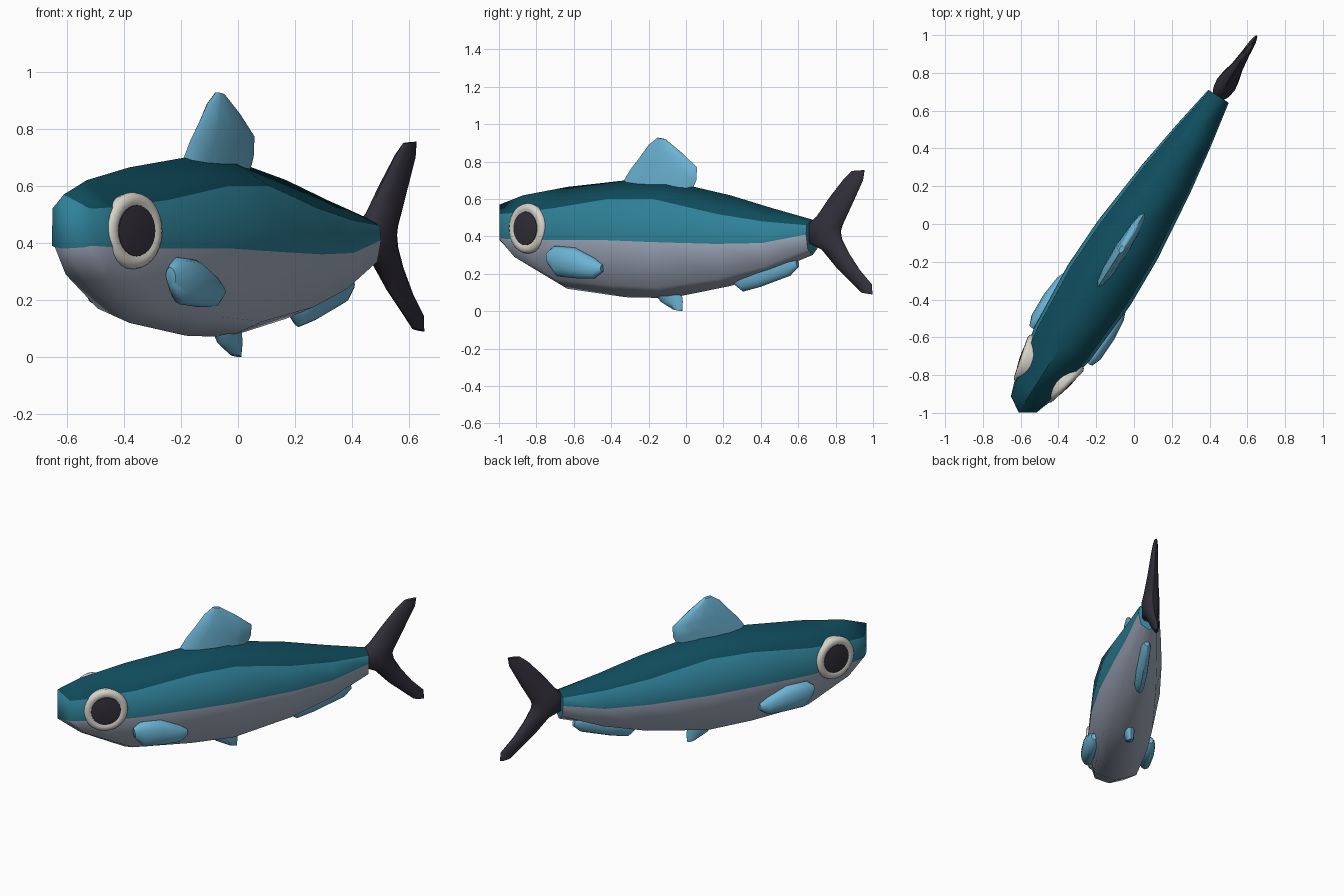
import bpy, bmesh, math
from mathutils import Matrix, Vector

if "Cube" in bpy.data.objects:
    bpy.data.objects.remove(bpy.data.objects["Cube"])

# fish lies diagonally
TURN = Matrix.Translation((.02, 0, 0)) @ Matrix.Rotation(math.radians(-32.3), 4, 'Z')


def mat(name, hexcol):
    m = bpy.data.materials.new(name)
    lin = []
    for i in (0, 2, 4):
        c = int(hexcol[i:i + 2], 16) / 255
        lin.append(c / 12.92 if c <= 0.04045 else ((c + 0.055) / 1.055) ** 2.4)
    m.diffuse_color = (*lin, 1)
    m.use_nodes = True
    m.node_tree.nodes["Principled BSDF"].inputs["Base Color"].default_value = m.diffuse_color
    return m


BACK = mat("dark teal", "0f4c5c")
SIDE = mat("mid teal", "2f8299")
BELLY = mat("silver grey", "a4aec0")
FIN = mat("light blue", "6cb4d4")
TAIL = mat("charcoal", "33303a")
EYE = mat("off white", "d8d4ca")


def finish(bm, name, mats, angle=35):
    bmesh.ops.recalc_face_normals(bm, faces=bm.faces)
    me = bpy.data.meshes.new(name)
    bm.to_mesh(me)
    bm.free()
    for m in mats:
        me.materials.append(m)
    ob = bpy.data.objects.new(name, me)
    bpy.context.collection.objects.link(ob)
    ob.matrix_world = TURN
    bpy.ops.object.select_all(action='DESELECT')
    ob.select_set(True)
    bpy.context.view_layer.objects.active = ob
    bpy.ops.object.shade_smooth_by_angle(angle=math.radians(angle))
    return ob


def bridge(bm, a, b):
    n = len(a)
    return [bm.faces.new((a[i], a[(i + 1) % n], b[(i + 1) % n], b[i])) for i in range(n)]


# Body: station along length, half width, then heights top / shoulder / middle / low / bottom
stations = [
    (-1.13, .080, .57, .52, .39, .385, .38),
    (-1.03, .115, .62, .525, .385, .29, .262),
    (-.75, .172, .665, .55, .38, .17, .12),
    (-.38, .197, .70, .60, .38, .14, .075),
    (-.10, .188, .695, .60, .37, .125, .07),
    (.28, .148, .62, .52, .36, .175, .135),
    (.55, .108, .55, .48, .365, .24, .215),
    (.80, .064, .49, .46, .41, .335, .30)]
bm = bmesh.new()
rings = []
for k, (s, hw, *z) in enumerate(stations):
    widths = (0, .98 if k == 0 else .91, 1, .76, 0)
    half = [(f * hw, h) for f, h in zip(widths, z)]
    pts = half + [(-x, h) for x, h in half[3:0:-1]]
    snout = .05 if k == 0 else 0                      # wedge shaped snout
    rings.append([bm.verts.new((x, s - snout * (1 - abs(x) / hw), h)) for x, h in pts])
strip_colour = (0, 1, 2, 2, 2, 2, 1, 0)
for a, b in zip(rings, rings[1:]):
    for f, c in zip(bridge(bm, a, b), strip_colour):
        f.material_index = c
n = rings[0]
for idx in ((0, 1, 2, 3, 4), (0, 4, 5, 6, 7)):        # snout faces
    bm.faces.new([n[i] for i in idx]).material_index = 1
bm.faces.new(rings[-1]).material_index = 1
finish(bm, "body", (BACK, SIDE, BELLY), 66)


# Fins: lens shaped sections between two edge points (s, z, s, z) with half thickness
def fin(name, sections, material, x=0.0, lean=0.0, sides=12):
    bm = bmesh.new()
    rings = []
    for s0, z0, s1, z1, t in sections:
        ring = []
        for i in range(sides):
            a = 2 * math.pi * i / sides
            c = math.cos(a)
            ring.append(bm.verts.new((x + lean * (s0 - sections[0][0]) + t * math.sin(a),
                                      (s0 + s1) / 2 + c * (s1 - s0) / 2,
                                      (z0 + z1) / 2 + c * (z1 - z0) / 2)))
        rings.append(ring)
    for a, b in zip(rings, rings[1:]):
        bridge(bm, a, b)
    bm.faces.new(rings[0])
    bm.faces.new(rings[-1])
    return finish(bm, name, (material,), 50)


fin("dorsal_fin", [(-.42, .66, .03, .63, .036), (-.35, .76, .065, .70, .036),
                   (-.295, .82, .07, .77, .032), (-.236, .89, -.03, .85, .025),
                   (-.18, .928, -.13, .92, .012)], FIN)
fin("anal_fin", [(.31, .14, .31, .20, .015), (.36, .105, .36, .22, .03),
                 (.47, .13, .47, .26, .035), (.66, .19, .66, .32, .03),
                 (.71, .235, .70, .28, .015)], FIN)
fin("pelvic_fin", [(-.20, .10, -.03, .12, .032), (-.16, .05, -.02, .05, .028),
                   (-.08, .01, -.025, .0, .016)], FIN)
fin("tail_fin", [(1.05, .75, 1.13, .755, .012), (1.0, .71, 1.12, .70, .020),
                 (.90, .60, 1.04, .55, .034), (.83, .51, .985, .455, .048),
                 (.775, .465, .975, .425, .056), (.775, .365, .985, .385, .054),
                 (.86, .33, 1.03, .31, .038), (.95, .235, 1.10, .22, .027),
                 (1.05, .15, 1.175, .145, .018), (1.11, .10, 1.18, .09, .012)], TAIL)
for label, side in (("right", 1), ("left", -1)):
    fin(label + "_pectoral_fin",
        [(-.765, .315, -.755, .25, .020), (-.72, .35, -.70, .185, .040),
         (-.59, .34, -.57, .175, .046), (-.47, .285, -.47, .175, .036),
         (-.42, .25, -.42, .21, .018)], FIN, side * .178, side * -.015)

# Eyes: turned profiles, a raised rim around a slightly domed pupil
rim = [(.125, -.04), (.135, .0), (.131, .014), (.118, .023), (.10, .025), (.088, .018)]
pupil = [(.092, .012), (.089, .022), (.05, .027), (.001, .029)]
for label, side in (("right", 1), ("left", -1)):
    out = Vector((.972 * side, -.233, 0))
    along = Vector((.233 * side, .972, 0))
    centre = Vector((.123 * side, -.922, .443))
    for part, profile, m in (("eye_rim", rim, EYE), ("pupil", pupil, TAIL)):
        bm = bmesh.new()
        rings = []
        for r, h in profile:
            rings.append([bm.verts.new(centre + out * h + along * (r * math.cos(a))
                                       + Vector((0, 0, r * math.sin(a))))
                          for a in (2 * math.pi * i / 28 for i in range(28))])
        for a, b in zip(rings, rings[1:]):
            bridge(bm, a, b)
        bm.faces.new(rings[0])
        bm.faces.new(rings[-1])
        finish(bm, label + "_" + part, (m,), 50)
